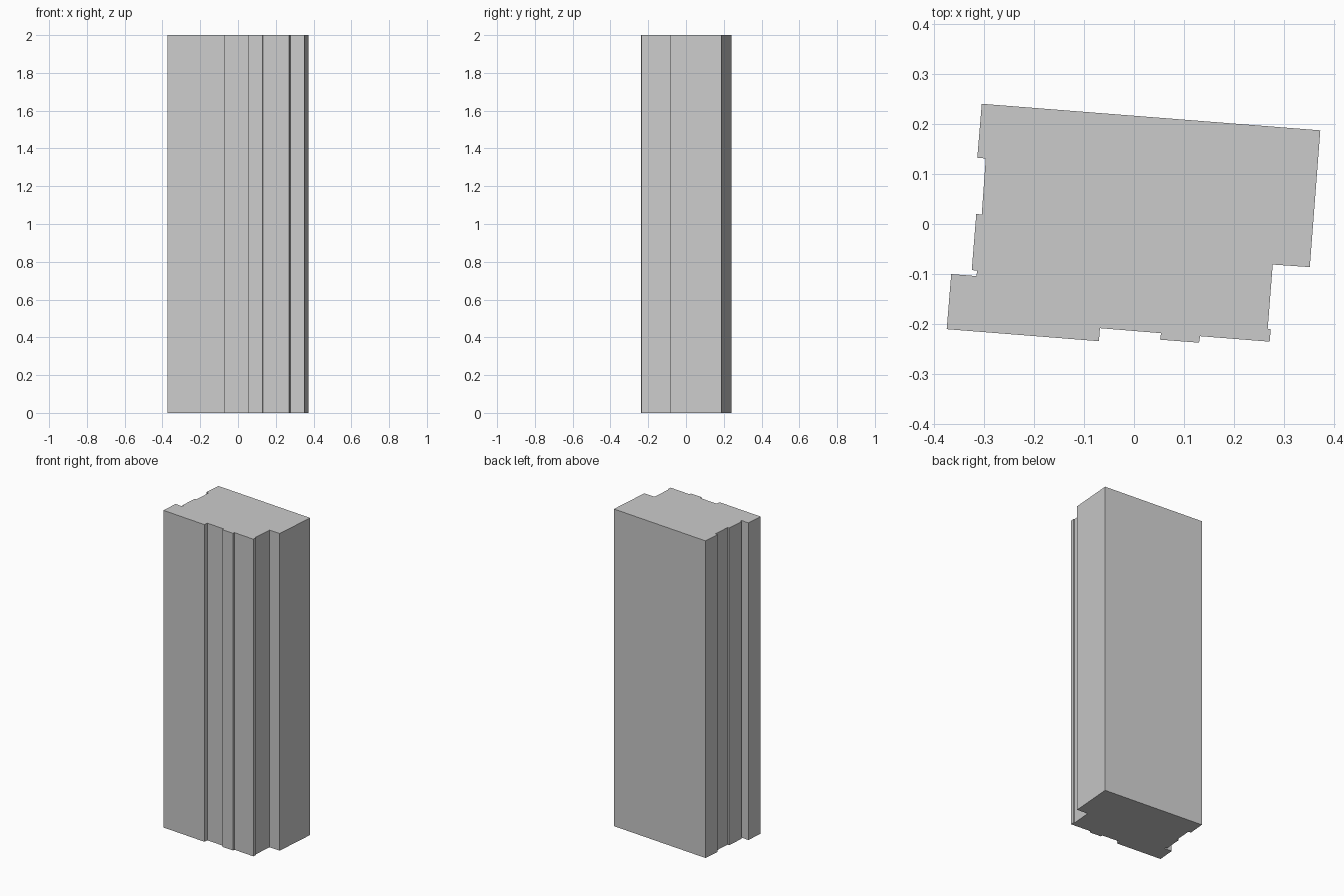
import bpy, bmesh

if "Cube" in bpy.data.objects:
    bpy.data.objects.remove(bpy.data.objects["Cube"])

HEIGHT = 2.0

# Footprint of the tower, clockwise from the back left corner
back = [(-0.304, 0.240), (0.372, 0.187)]
right = [(0.351, -0.086), (0.277, -0.081), (0.267, -0.209), (0.273, -0.210)]
front = [(0.271, -0.235), (0.132, -0.224), (0.130, -0.237), (0.052, -0.231),
         (0.054, -0.218), (-0.068, -0.208), (-0.070, -0.234), (-0.374, -0.210)]
left = [(-0.365, -0.100), (-0.315, -0.104), (-0.313, -0.093), (-0.324, -0.092),
        (-0.315, 0.020), (-0.304, 0.019), (-0.296, 0.131), (-0.313, 0.132)]


def extruded_block(name, outline, height):
    bm = bmesh.new()
    base = bm.faces.new([bm.verts.new((x, y, 0)) for x, y in outline])
    top = bmesh.ops.extrude_face_region(bm, geom=[base], use_keep_orig=True)["geom"]
    verts = [v for v in top if isinstance(v, bmesh.types.BMVert)]
    bmesh.ops.translate(bm, verts=verts, vec=(0, 0, height))
    bmesh.ops.recalc_face_normals(bm, faces=bm.faces)
    mesh = bpy.data.meshes.new(name)
    bm.to_mesh(mesh)
    bm.free()
    obj = bpy.data.objects.new(name, mesh)
    bpy.context.collection.objects.link(obj)
    return obj


# Tower block with recessed bays on the front, right and left
extruded_block("tower_block", back + right + front + left, HEIGHT)
